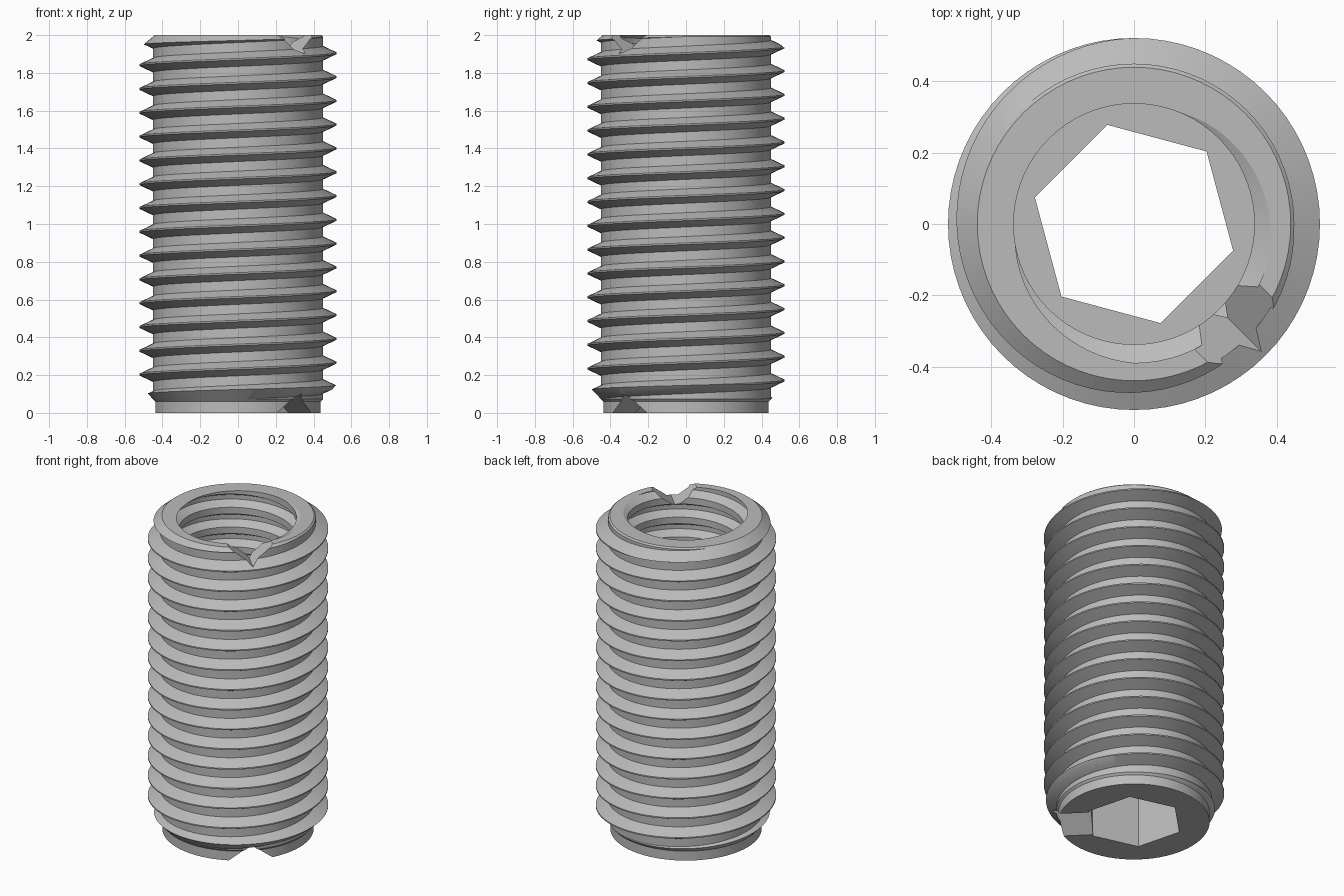
import bpy, bmesh, math
from mathutils import Matrix, Vector

if "Cube" in bpy.data.objects:
    bpy.data.objects.remove(bpy.data.objects["Cube"], do_unlink=True)

PITCH = 0.126
SEGMENTS = 72

steel = bpy.data.materials.new("steel_grey")
steel.use_nodes = True
grey = (0.5, 0.5, 0.5, 1)
steel.diffuse_color = grey
steel.node_tree.nodes["Principled BSDF"].inputs["Base Color"].default_value = grey


def finish(name, bm):
    bmesh.ops.recalc_face_normals(bm, faces=bm.faces)
    mesh = bpy.data.meshes.new(name)
    bm.to_mesh(mesh)
    bm.free()
    mesh.materials.append(steel)
    obj = bpy.data.objects.new(name, mesh)
    bpy.context.collection.objects.link(obj)
    return obj


def thread(name, profile, crest_z, low, high):
    """Closed right-handed helical solid; profile is (radius, height) over one pitch."""
    bm = bmesh.new()
    m = len(profile)
    first = math.floor((low - crest_z) / PITCH) - 1
    turns = math.ceil((high - low) / PITCH) + 3
    cols = []
    for i in range(SEGMENTS):
        a = math.tau * i / SEGMENTS
        # The first column carries one extra turn, where the helix meets itself
        count = m * (turns + (i == 0)) + 1
        col = []
        for j in range(count):
            r, h = profile[j % m]
            z = crest_z + h + PITCH * (first + j // m + i / SEGMENTS)
            col.append(bm.verts.new((r * math.cos(a), r * math.sin(a), z)))
        cols.append(col)
    cols.append(cols[0][m:])
    for left, right in zip(cols, cols[1:]):
        for j in range(m * turns):
            bm.faces.new((left[j], right[j], right[j + 1], left[j + 1]))
    # Fan caps, well outside the finished part
    rims = [e for e in bm.edges if e.is_boundary]
    middle = (low + high) / 2
    for side, z in ((-1, low - 4 * PITCH), (1, high + 4 * PITCH)):
        tip = bm.verts.new((0, 0, z))
        for e in rims:
            if (e.verts[0].co.z - middle) * side > 0:
                bm.faces.new((e.verts[0], e.verts[1], tip))
    return finish(name, bm)


def lathe(name, points, sides=SEGMENTS, turn=0):
    """Solid of revolution from (radius, z) points, capped flat at both ends."""
    bm = bmesh.new()
    rings = [[bm.verts.new((r * math.cos(turn + math.tau * k / sides),
                            r * math.sin(turn + math.tau * k / sides), z))
              for k in range(sides)] for r, z in points]
    for lower, upper in zip(rings, rings[1:]):
        for k in range(sides):
            n = (k + 1) % sides
            bm.faces.new((lower[k], lower[n], upper[n], upper[k]))
    bm.faces.new(rings[0])
    bm.faces.new(rings[-1])
    return finish(name, bm)


def notch(name, z, up):
    """V-shaped prism lying along the front-left diagonal."""
    bm = bmesh.new()
    spin = Matrix.Rotation(math.radians(-45), 3, "Z")
    outline = ((-0.18, -0.04), (0.0, 0.1), (0.18, -0.04))
    ends = [[bm.verts.new(spin @ Vector((x, y, z + up * h))) for y, h in outline]
            for x in (0.2, 0.7)]
    for k in range(3):
        n = (k + 1) % 3
        bm.faces.new((ends[0][k], ends[0][n], ends[1][n], ends[1][k]))
    for end in ends:
        bm.faces.new(end)
    return finish(name, bm)


def combine(target, tool, operation):
    mod = target.modifiers.new(operation.lower(), "BOOLEAN")
    mod.operation = operation
    mod.solver = "EXACT"
    mod.object = tool
    bpy.context.view_layer.objects.active = target
    bpy.ops.object.modifier_apply(modifier=mod.name)
    bpy.data.objects.remove(tool, do_unlink=True)


# Outer thread, trimmed by a blank with a pilot collar and chamfers
insert = thread("threaded_insert",
                [(0.45, -0.038), (0.522, -0.004), (0.522, 0.004), (0.45, 0.038)],
                0.14, 0, 2)
blank = lathe("blank", [(0.438, 0), (0.438, 0.06), (0.56, 0.19), (0.56, 1.9), (0.44, 2)])
combine(insert, blank, "INTERSECT")

# Threaded bore from the top, stopping at a flat floor
bore = thread("bore", [(0.338, -0.042), (0.39, -0.014), (0.39, 0.014), (0.338, 0.042)],
              2 + PITCH * 50 / 360, 0.4, 2.2)
combine(bore, lathe("bore_limit", [(0.45, 0.5), (0.45, 2.15)]), "INTERSECT")
combine(insert, bore, "DIFFERENCE")

# Hexagonal drive socket through the bottom
socket = lathe("hex_socket", [(0.288, -0.1), (0.288, 0.6)], 6, math.radians(45))
combine(insert, socket, "DIFFERENCE")

# Cutting notches in both rims
combine(insert, notch("top_notch", 2, -1), "DIFFERENCE")
combine(insert, notch("bottom_notch", 0, 1), "DIFFERENCE")

# Smooth shading with crisp thread edges
bpy.ops.object.select_all(action="DESELECT")
insert.select_set(True)
bpy.context.view_layer.objects.active = insert
bpy.ops.object.shade_smooth_by_angle(angle=math.radians(25))
